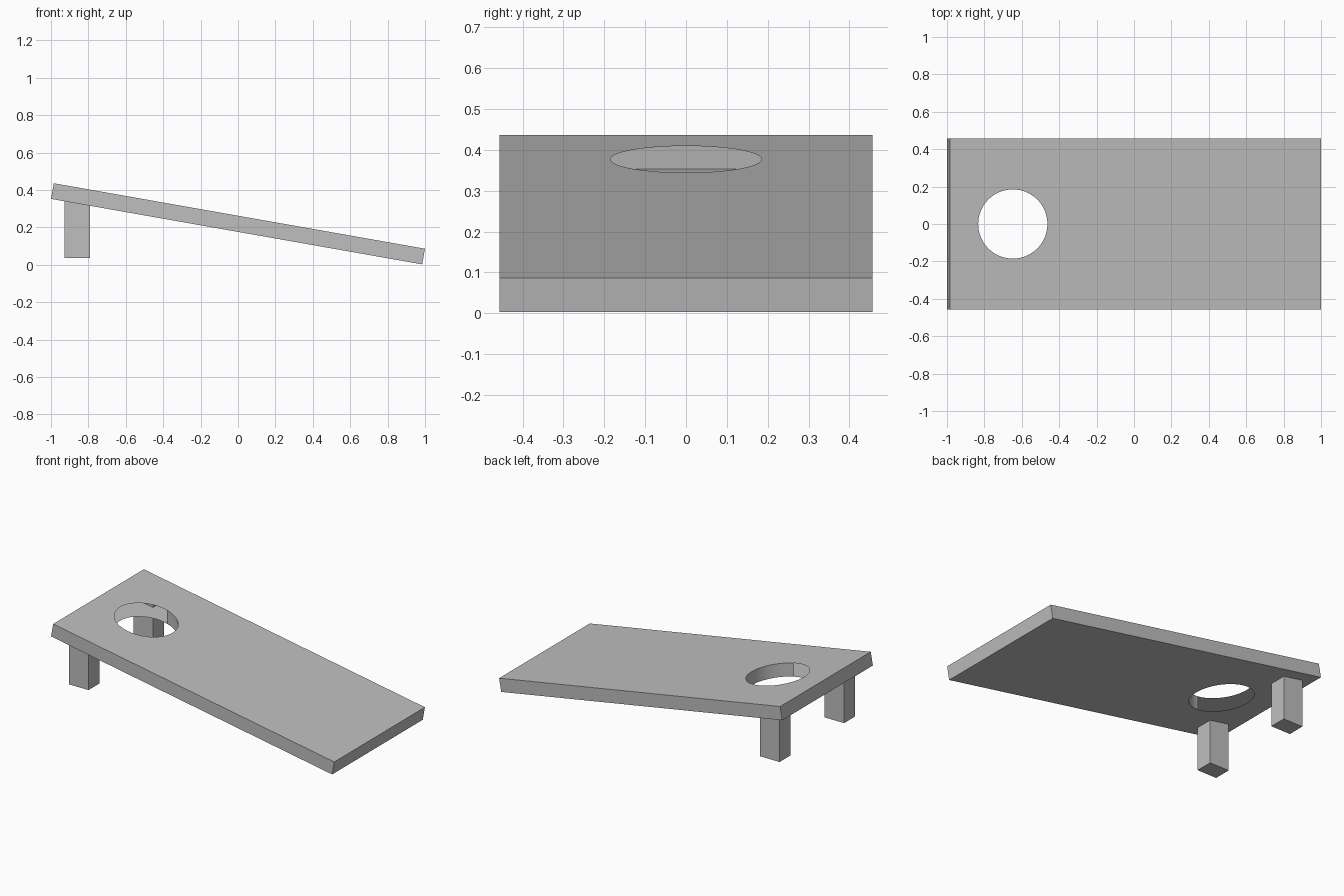
import bpy, bmesh, math

if "Cube" in bpy.data.objects:
    bpy.data.objects.remove(bpy.data.objects["Cube"])

grey = bpy.data.materials.new("plain_grey")
grey.diffuse_color = (0.52, 0.52, 0.52, 1)
grey.use_nodes = True
grey.node_tree.nodes["Principled BSDF"].inputs["Base Color"].default_value = grey.diffuse_color


def finish(name, bm):
    bmesh.ops.recalc_face_normals(bm, faces=bm.faces)
    me = bpy.data.meshes.new(name)
    bm.to_mesh(me)
    bm.free()
    me.materials.append(grey)
    ob = bpy.data.objects.new(name, me)
    bpy.context.collection.objects.link(ob)
    return ob


def prism(name, profile, y0, y1):
    """Extrude an xz profile from y0 to y1."""
    bm = bmesh.new()
    face = bm.faces.new([bm.verts.new((x, y0, z)) for x, z in profile])
    ext = bmesh.ops.extrude_face_region(bm, geom=[face])["geom"]
    verts = [v for v in ext if isinstance(v, bmesh.types.BMVert)]
    bmesh.ops.translate(bm, verts=verts, vec=(0, y1 - y0, 0))
    return finish(name, bm)


# Sloping board, tilted ten degrees down towards +x
TILT, LENGTH, THICK, MID_Z = math.radians(10), 2.015, 0.085, 0.2195
c, s = math.cos(TILT), math.sin(TILT)
corners = [(u * LENGTH / 2, w * THICK / 2)
           for u, w in ((-1, -1), (1, -1), (1, 1), (-1, 1))]
board = prism("board", [(u * c + w * s, MID_Z - u * s + w * c) for u, w in corners],
              -0.457, 0.457)

# Vertical round hole near the raised end
HOLE_X, RADIUS = -0.648, 0.185
bm = bmesh.new()
bmesh.ops.create_cone(bm, cap_ends=True, segments=64, radius1=RADIUS,
                      radius2=RADIUS, depth=1)
bmesh.ops.translate(bm, verts=bm.verts, vec=(HOLE_X, 0, 0.35))
cutter = finish("hole_cutter", bm)
cutter.hide_render = True
mod = board.modifiers.new("hole", "BOOLEAN")
mod.operation, mod.solver, mod.object = "DIFFERENCE", "EXACT", cutter
bpy.context.view_layer.objects.active = board
bpy.ops.object.modifier_apply(modifier=mod.name)
bpy.data.objects.remove(cutter)

# The hole lining covers only the half towards the low end
bm = bmesh.new()
bm.from_mesh(board.data)
lining = [f for f in bm.faces if abs(f.normal.z) < 0.05
          and all(math.hypot(v.co.x - HOLE_X, v.co.y) < RADIUS + 0.01 for v in f.verts)
          and f.calc_center_median().x < HOLE_X + 0.01]
bmesh.ops.delete(bm, geom=lining, context="FACES")
bm.to_mesh(board.data)
bm.free()

# Two square legs, their tops sunk into the board
for side, name in ((-1, "front_leg"), (1, "back_leg")):
    prism(name, [(-0.927, 0.037), (-0.79, 0.037), (-0.79, 0.36), (-0.927, 0.36)],
          side * 0.325 - 0.055, side * 0.325 + 0.055)
